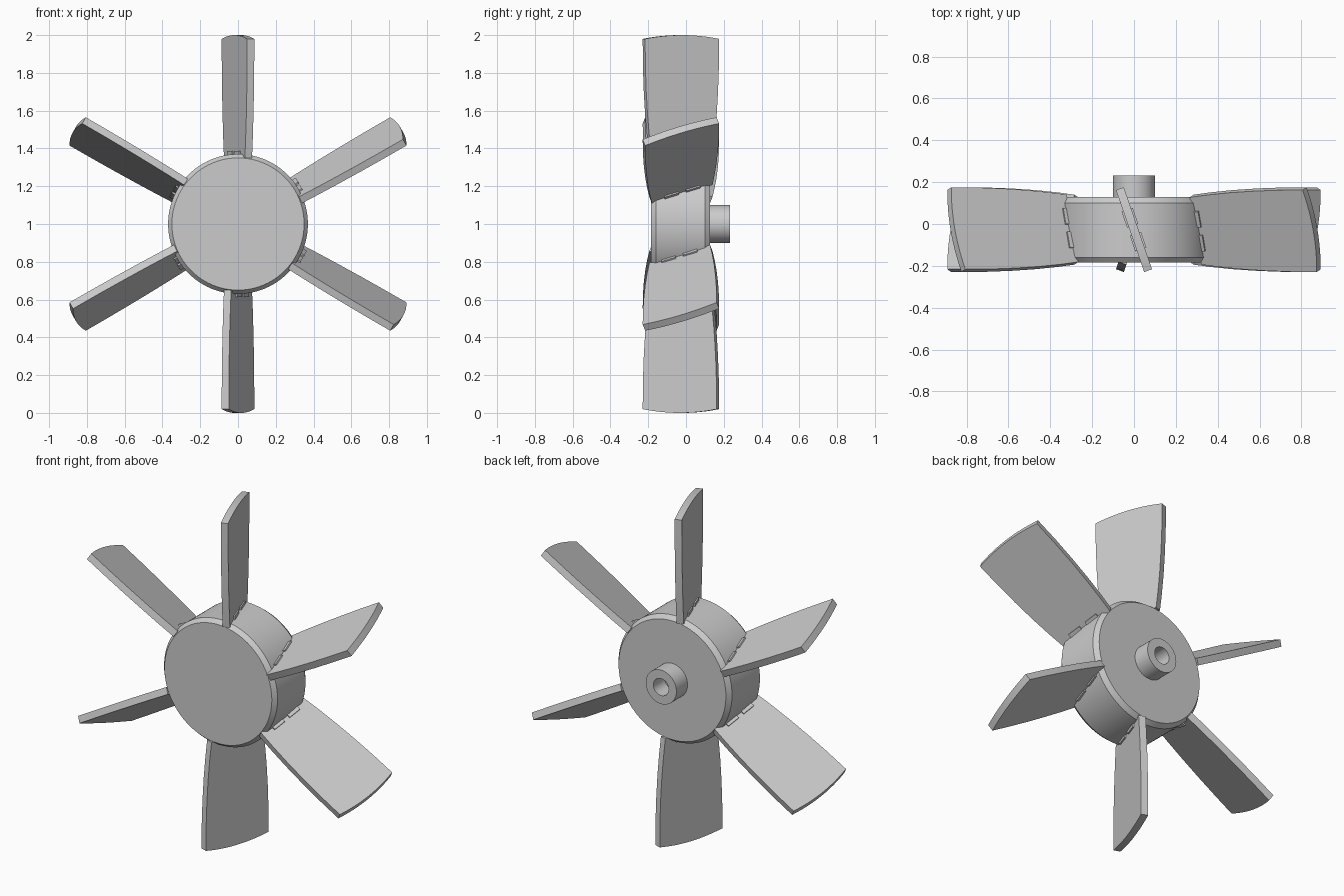
import bpy, bmesh, math
from mathutils import Matrix, Vector

if "Cube" in bpy.data.objects:
    bpy.data.objects.remove(bpy.data.objects["Cube"])

CENTRE = Matrix.Translation((0, 0, 1))


def make_object(name, bm, smooth=False):
    bmesh.ops.recalc_face_normals(bm, faces=bm.faces)
    mesh = bpy.data.meshes.new(name)
    bm.to_mesh(mesh)
    bm.free()
    obj = bpy.data.objects.new(name, mesh)
    bpy.context.collection.objects.link(obj)
    if smooth:
        bpy.ops.object.select_all(action='DESELECT')
        obj.select_set(True)
        bpy.context.view_layer.objects.active = obj
        bpy.ops.object.shade_smooth_by_angle(angle=math.radians(30))
    return obj


def lathe(name, profile, steps=96):
    """Revolve (radius, y) points around the fan axis."""
    bm = bmesh.new()
    verts = [bm.verts.new((r, y, 0)) for r, y in profile]
    edges = [bm.edges.new(pair) for pair in zip(verts, verts[1:])]
    bmesh.ops.spin(bm, geom=verts + edges, cent=(0, 0, 0), axis=(0, 1, 0),
                   angle=math.tau, steps=steps)
    bmesh.ops.remove_doubles(bm, verts=bm.verts, dist=1e-4)
    bmesh.ops.transform(bm, matrix=CENTRE, verts=bm.verts)
    return make_object(name, bm, True)


# Hub drum with chamfered rims, and the hollow shaft collar behind it
lathe("hub", [(0, -0.185), (0.35, -0.185), (0.37, -0.16), (0.37, 0.10),
              (0.35, 0.128), (0, 0.128)])
lathe("shaft_collar", [(0.05, 0.12), (0.05, 0.232), (0.1, 0.232), (0.1, 0.12)], 48)

# Blade outline: slightly flared sides and a rounded tip, (chord, radius)
side = [(0.170, 0.35), (0.182, 0.45), (0.193, 0.57), (0.201, 0.70),
        (0.206, 0.84), (0.207, 0.98)]
tip = [(c, 0.98 + 0.02 * (1 - (c / 0.207) ** 2))
       for c in [0.207 * (1 - i / 6) for i in range(1, 12)]]
outline = side + tip + [(-c, r) for c, r in reversed(side)]
THICK = 0.04
PITCH = Matrix.Translation((0, -0.027, 0)) @ Matrix.Rotation(math.radians(19), 4, 'Z')

for k in range(6):
    place = CENTRE @ Matrix.Rotation(math.radians(60 * k), 4, 'Y') @ PITCH

    # Flat pitched blade
    bm = bmesh.new()
    face = bm.faces.new([bm.verts.new((-THICK / 2, c, r)) for c, r in outline])
    ext = bmesh.ops.extrude_face_region(bm, geom=[face])
    moved = [v for v in ext["geom"] if isinstance(v, bmesh.types.BMVert)]
    bmesh.ops.translate(bm, verts=moved, vec=Vector((THICK, 0, 0)))
    bmesh.ops.transform(bm, matrix=place, verts=bm.verts)
    make_object(f"blade_{k + 1}", bm, True)

    # Small lugs at the blade root
    bm = bmesh.new()
    for c in (-0.06, 0.06):
        bmesh.ops.create_cube(bm, size=1, matrix=Matrix.Translation((0, c, 0.37))
                              @ Matrix.Diagonal((0.056, 0.08, 0.034, 1)))
    bmesh.ops.transform(bm, matrix=place, verts=bm.verts)
    make_object(f"blade_root_lugs_{k + 1}", bm)
